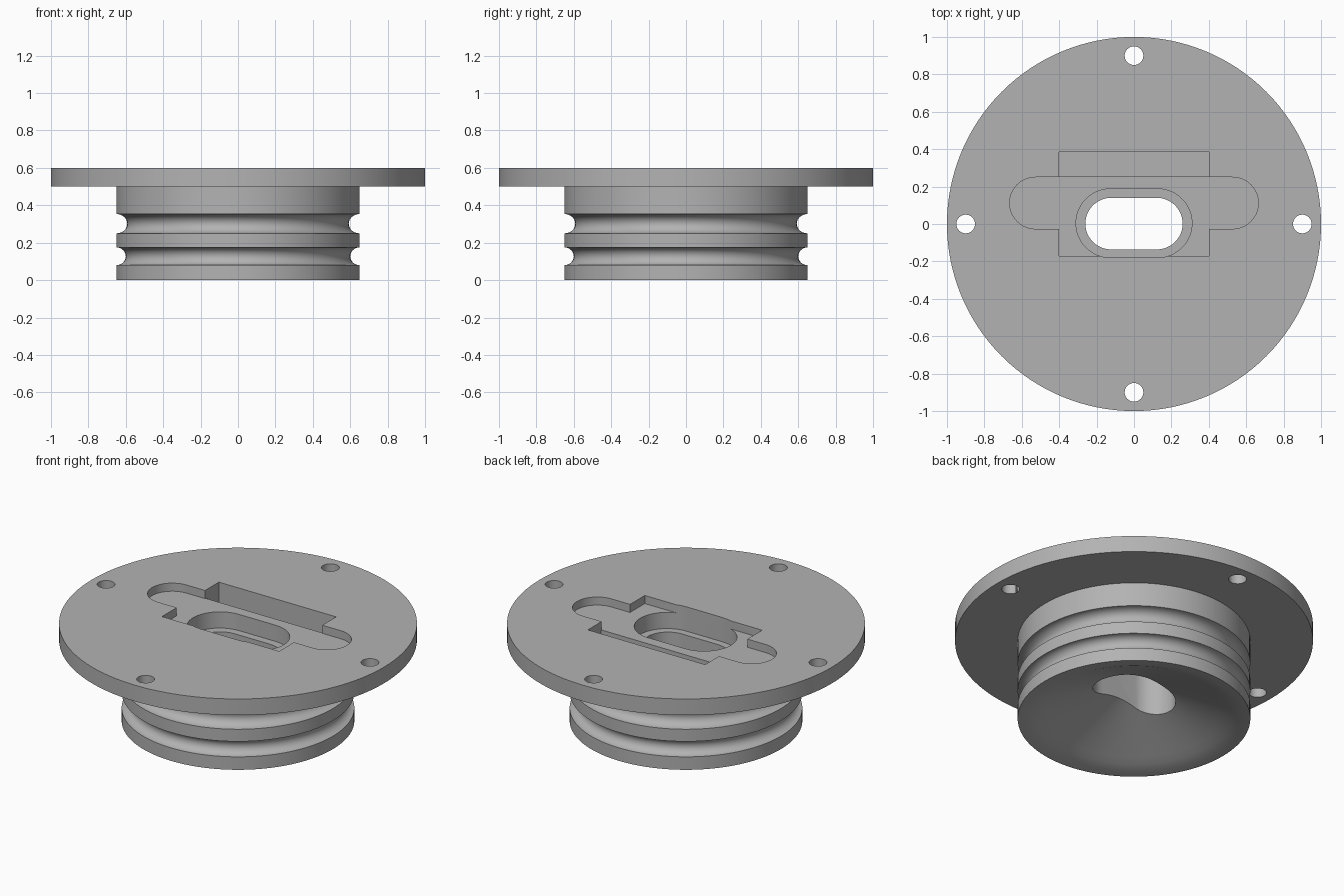
import bpy, bmesh, math

cube = bpy.data.objects.get("Cube")
if cube:
    bpy.data.objects.remove(cube)

TOP = 0.6
SEGMENTS = 128

grey = bpy.data.materials.new("plain_grey")
grey.use_nodes = True
colour = (0.45, 0.45, 0.45, 1)
grey.diffuse_color = colour
grey.node_tree.nodes["Principled BSDF"].inputs["Base Color"].default_value = colour


def make_object(name, bm):
    bmesh.ops.recalc_face_normals(bm, faces=bm.faces)
    mesh = bpy.data.meshes.new(name)
    bm.to_mesh(mesh)
    bm.free()
    mesh.materials.append(grey)
    obj = bpy.data.objects.new(name, mesh)
    bpy.context.collection.objects.link(obj)
    return obj


def lathe(name, profile):
    bm = bmesh.new()
    verts = [bm.verts.new((r, 0, z)) for r, z in profile]
    edges = [bm.edges.new(pair) for pair in zip(verts, verts[1:])]
    bmesh.ops.spin(bm, geom=verts + edges, cent=(0, 0, 0), axis=(0, 0, 1),
                   angle=math.tau, steps=SEGMENTS)
    bmesh.ops.remove_doubles(bm, verts=bm.verts, dist=1e-4)
    return make_object(name, bm)


def prism(name, outline, low, high):
    bm = bmesh.new()
    face = bm.faces.new([bm.verts.new((x, y, low)) for x, y in outline])
    extruded = bmesh.ops.extrude_face_region(bm, geom=[face])["geom"]
    moved = [v for v in extruded if isinstance(v, bmesh.types.BMVert)]
    bmesh.ops.translate(bm, verts=moved, vec=(0, 0, high - low))
    return make_object(name, bm)


def slot(half_length, radius, cx=0, cy=0, steps=24):
    """Outline of a slot with round ends, lying along x."""
    points = []
    for side in (1, -1):
        centre = cx + side * (half_length - radius)
        for i in range(steps + 1):
            a = side * math.pi / 2 - math.pi / 2 + math.pi * (i / steps - 0.5)
            a += math.pi / 2 if side > 0 else -math.pi / 2
            a -= math.pi / 2 * side
            a = math.pi * (i / steps - 0.5) + (0 if side > 0 else math.pi)
            points.append((centre + radius * math.cos(a), cy + radius * math.sin(a)))
    return points


def rectangle(half_width, front, back):
    return [(-half_width, front), (half_width, front),
            (half_width, back), (-half_width, back)]


def groove(low, high, depth, radius=0.65, steps=16):
    """Rounded ring groove on the plug wall, from bottom to top."""
    mid, half = (low + high) / 2, (high - low) / 2
    return [(radius - depth * math.sin(math.pi * i / steps),
             mid - half * math.cos(math.pi * i / steps)) for i in range(steps + 1)]


def cut(target, cutter):
    mod = target.modifiers.new("cut", "BOOLEAN")
    mod.operation = "DIFFERENCE"
    mod.solver = "EXACT"
    mod.object = cutter
    bpy.context.view_layer.objects.active = target
    bpy.ops.object.modifier_apply(modifier=mod.name)
    bpy.data.objects.remove(cutter)


# Flanged plug: hollow cone underneath, two ring grooves, wide flange on top
profile = [(0, 0.25), (0.5, 0.044), (0.55, 0.022), (0.6, 0.007), (0.65, 0)]
profile += groove(0.08, 0.175, 0.05) + groove(0.25, 0.353, 0.058)
profile += [(0.65, 0.5), (1, 0.5), (1, TOP), (0, TOP)]
plug = lathe("flanged_plug", profile)

# Shallow recess with rounded ears
cut(plug, prism("ear_cutter", slot(0.665, 0.138, cy=0.112), 0.55, 0.7))
cut(plug, prism("recess_cutter", rectangle(0.4, -0.17, 0.255), 0.55, 0.71))

# Deeper trough along the back of the recess
cut(plug, prism("trough_cutter", rectangle(0.4, 0.255, 0.385), 0.45, 0.72))

# Stepped slot through the plug
cut(plug, prism("counterbore_cutter", slot(0.31, 0.184, cy=0.004), 0.45, 0.73))
cut(plug, prism("slot_cutter", slot(0.26, 0.138, cy=0.002), -0.1, 0.74))

# Four screw holes in the flange
for i in range(4):
    angle = i * math.pi / 2
    cx, cy = 0.9 * math.cos(angle), 0.9 * math.sin(angle)
    ring = [(cx + 0.05 * math.cos(math.tau * k / 32),
             cy + 0.05 * math.sin(math.tau * k / 32)) for k in range(32)]
    cut(plug, prism("screw_hole_cutter", ring, 0.4, 0.7))

bpy.ops.object.select_all(action="DESELECT")
plug.select_set(True)
bpy.context.view_layer.objects.active = plug
bpy.ops.object.shade_smooth_by_angle(angle=math.radians(30))
